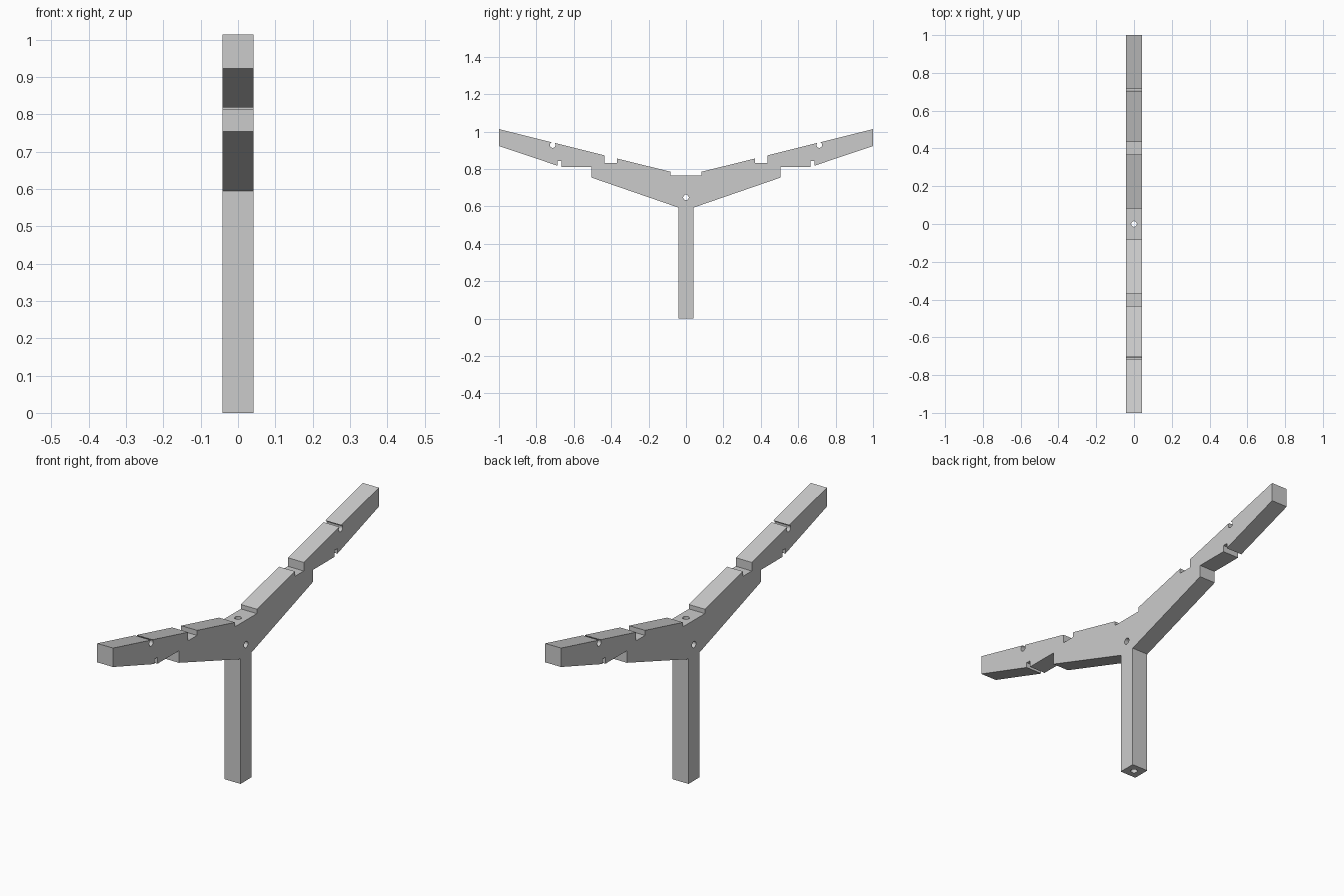
import bpy
import bmesh
from math import pi
from mathutils import Matrix

default = bpy.data.objects.get("Cube")
if default:
    bpy.data.objects.remove(default, do_unlink=True)

HALF_WIDTH = 0.042
HOLE_RADIUS = 0.015

# Single plain material
grey = bpy.data.materials.new("light_grey")
grey.use_nodes = True
colour = (0.6, 0.6, 0.6, 1)
grey.diffuse_color = colour
grey.node_tree.nodes["Principled BSDF"].inputs["Base Color"].default_value = colour


def make_object(name, bm):
    bmesh.ops.recalc_face_normals(bm, faces=bm.faces[:])
    mesh = bpy.data.meshes.new(name)
    bm.to_mesh(mesh)
    bm.free()
    mesh.materials.append(grey)
    obj = bpy.data.objects.new(name, mesh)
    bpy.context.collection.objects.link(obj)
    return obj


def drill(target, name, location, length, axis):
    """Cut a round hole through the target along the given axis."""
    bm = bmesh.new()
    turn = Matrix.Rotation(pi / 2, 4, "Y") if axis == "X" else Matrix.Identity(4)
    bmesh.ops.create_cone(bm, cap_ends=True, segments=24, radius1=HOLE_RADIUS,
                          radius2=HOLE_RADIUS, depth=length,
                          matrix=Matrix.Translation(location) @ turn)
    cutter = make_object(name, bm)
    cutter.hide_render = True
    mod = target.modifiers.new(name, "BOOLEAN")
    mod.operation = "DIFFERENCE"
    mod.solver = "EXACT"
    mod.object = cutter
    bpy.context.view_layer.objects.active = target
    bpy.ops.object.modifier_apply(modifier=mod.name)
    bpy.data.objects.remove(cutter, do_unlink=True)


# Half outline (y, z): post, stepped underside, arm tip, notched top
half = [
    (0.041, 0), (0.041, 0.594),
    (0.505, 0.754), (0.505, 0.811),
    (0.665, 0.811), (0.665, 0.842), (0.688, 0.842), (0.688, 0.818),
    (1, 0.923), (1, 1.013),
    (0.435, 0.873), (0.435, 0.832), (0.368, 0.832), (0.368, 0.856),
    (0.082, 0.785), (0.082, 0.764),
]
outline = half + [(-y, z) for y, z in reversed(half)]

# Y-shaped post with both arms, extruded across its width
bm = bmesh.new()
face = bm.faces.new([bm.verts.new((-HALF_WIDTH, y, z)) for y, z in outline])
extruded = bmesh.ops.extrude_face_region(bm, geom=[face])["geom"]
moved = [v for v in extruded if isinstance(v, bmesh.types.BMVert)]
bmesh.ops.translate(bm, verts=moved, vec=(2 * HALF_WIDTH, 0, 0))
frame = make_object("forked_post", bm)

# Wire grooves on the arms, cross hole in the hub and bore down the post
for side in (-1, 1):
    drill(frame, "wire_groove", (0, side * 0.713, 0.928), 0.3, "X")
drill(frame, "cross_hole", (0, 0, 0.648), 0.3, "X")
drill(frame, "post_bore", (0, 0, 0.4), 1.2, "Z")
